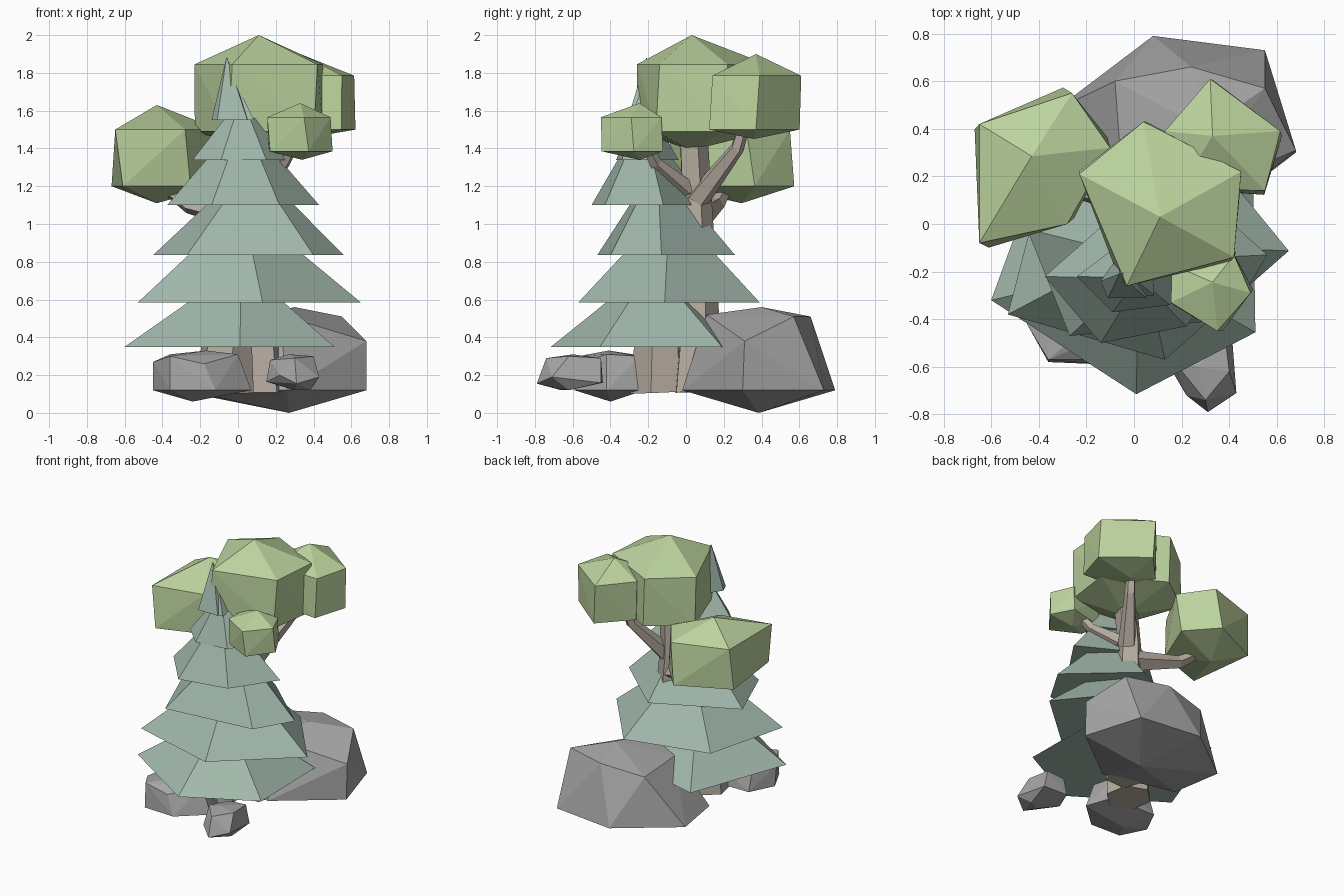
import bpy, bmesh
from math import cos, sin, pi
from mathutils import Vector


def material(name, rgb):
    m = bpy.data.materials.new(name)
    m.diffuse_color = (*rgb, 1)
    return m


LEAF = material("leaf_green", (0.50, 0.65, 0.34))
PINE = material("pine_green", (0.36, 0.48, 0.41))
BARK = material("bark", (0.47, 0.41, 0.35))
STONE = material("stone", (0.38, 0.38, 0.38))


def finish(bm, name, mat):
    bmesh.ops.recalc_face_normals(bm, faces=bm.faces[:])
    me = bpy.data.meshes.new(name)
    bm.to_mesh(me)
    bm.free()
    ob = bpy.data.objects.new(name, me)
    bpy.context.collection.objects.link(ob)
    me.materials.append(mat)


def hull(name, pts, mat):
    bm = bmesh.new()
    for p in pts:
        bm.verts.new(p)
    bmesh.ops.convex_hull(bm, input=bm.verts[:])
    loose = [v for v in bm.verts if not v.link_faces]
    bmesh.ops.delete(bm, geom=loose, context='VERTS')
    finish(bm, name, mat)


def loft(name, rings, mat):
    bm = bmesh.new()
    loops = [[bm.verts.new(p) for p in r] for r in rings]
    n = len(loops[0])
    for a, b in zip(loops, loops[1:]):
        for i in range(n):
            j = (i + 1) % n
            bm.faces.new((a[i], a[j], b[j], b[i]))
    bm.faces.new(loops[0])
    bm.faces.new(loops[-1])
    finish(bm, name, mat)


def limb(name, path, sides=5):
    # tapered low-poly tube; path points are (x, y, z, radius)
    pts = [Vector(p[:3]) for p in path]
    d = (pts[-1] - pts[0]).normalized()
    u = d.cross(Vector((0.3, 1, 0.1))).normalized()
    v = d.cross(u)
    rings = [[c + (u * cos(2 * pi * i / sides) + v * sin(2 * pi * i / sides)) * p[3]
              for i in range(sides)] for c, p in zip(pts, path)]
    loft(name, rings, BARK)


# leaf clumps: five-sided low-poly balls, lower ring shifted and twisted slightly
def clump(name, apex, heights, ring, shift, twist=0.08):
    top, up, low, bottom = heights
    dx, dy = shift
    cx = sum(p[0] for p in ring) / 5
    cy = sum(p[1] for p in ring) / 5
    c, s = cos(twist), sin(twist)
    pts = [(*apex, top), (apex[0] + dx, apex[1] + dy, bottom)]
    for x, y in ring:
        u, v = x - cx, y - cy
        pts += [(x, y, up), (cx + dx + c * u - s * v, cy + dy + s * u + c * v, low)]
    hull(name, pts, LEAF)


clump("leaf_clump_main", (0.11, 0.03), (2.0, 1.845, 1.49, 1.39),
      [(-.23, .21), (.04, .43), (.45, .22), (.42, -.14), (-.03, -.26)], (-.005, -.005), -.05)
clump("leaf_clump_left", (-.43, .285), (1.63, 1.50, 1.20, 1.11),
      [(-.65, .42), (-.26, .55), (-.10, .32), (-.28, 0.0), (-.65, -.08)], (0, .01), .12)
clump("leaf_clump_back", (.33, .37), (1.90, 1.785, 1.50, 1.45),
      [(.32, .61), (.615, .39), (.55, .14), (.19, .15), (.13, .39)], (.005, -.01), -.04)
clump("leaf_clump_front", (.33, -.245), (1.64, 1.565, 1.385, 1.34),
      [(.42, -.13), (.49, -.29), (.35, -.45), (.155, -.33), (.16, -.17)], (.01, 0))

# leafy tree trunk and branches
limb("leafy_trunk", [(.12, .06, .11, .14), (.11, .07, .60, .10),
                     (.08, .05, 1.15, .085), (.10, .03, 1.55, .08)])
limb("branch_back", [(.11, .06, 1.13, .065), (.26, .27, 1.40, .038), (.30, .33, 1.60, .03)])
limb("branch_left", [(.06, .07, 1.03, .075), (-.26, .16, 1.10, .045), (-.40, .22, 1.20, .03)])
limb("branch_front", [(.11, 0.0, 1.18, .06), (.24, -.16, 1.32, .035), (.31, -.23, 1.45, .03)])

# pine trunk
limb("pine_trunk", [(-.07, -.14, .11, .16), (-.06, -.14, .35, .14), (-.05, -.18, 1.0, .06)], 6)

# pine skirts: five-sided frustums (base z, top z, top scale, outline)
SKIRTS = [
    (.35, .61, .40, [(-.60, -.32), (.01, -.715), (.51, -.455), (.50, .19), (-.33, .42)]),
    (.585, .87, .45, [(-.53, -.38), (.13, -.57), (.65, -.113), (.24, .39), (-.37, .24)]),
    (.835, 1.13, .40, [(-.27, -.47), (.40, -.40), (.56, -.13), (.13, .26), (-.45, -.02)]),
    (1.10, 1.36, .44, [(-.375, -.22), (-.14, -.50), (.22, -.43), (.43, -.12), (0, .11)]),
    (1.34, 1.56, .34, [(-.24, -.22), (-.09, -.37), (.15, -.34), (.27, -.17), (0, -.04)]),
    (1.55, 1.88, .02, [(-.14, -.24), (-.11, -.31), (.05, -.31), (.07, -.18), (-.07, -.14)]),
    (1.55, 1.73, .02, [(-.11, -.22), (-.03, -.30), (.085, -.30), (.085, -.16), (-.05, -.15)]),
]
for k, (z0, z1, s, ring) in enumerate(SKIRTS):
    cx = sum(p[0] for p in ring) / 5
    cy = sum(p[1] for p in ring) / 5
    tx, ty = (-.06, -.21) if k == 5 else (cx, cy)
    loft(f"pine_skirt_{k + 1}", [
        [(x, y, z0) for x, y in ring],
        [(tx + (x - cx) * s, ty + (y - cy) * s, z1) for x, y in ring]], PINE)

# boulders
hull("boulder_large", [
    (.27, .385, .0), (.08, .79, .12), (.55, .73, .12), (.68, .30, .12), (-.33, .48, .12),
    (-.27, .11, .12), (.26, -.02, .12), (.68, .31, .38), (.55, .57, .51), (.24, .66, .51),
    (-.08, .60, .47), (.30, .40, .56), (.22, .11, .52), (-.05, .20, .47)], STONE)
hull("boulder_left", [
    (-.24, -.40, .06), (-.45, -.40, .12), (-.36, -.58, .12), (-.12, -.59, .12), (.07, -.42, .12),
    (0, -.22, .12), (-.36, -.22, .12), (-.45, -.42, .27), (-.36, -.57, .30), (-.18, -.57, .26),
    (-.17, -.41, .33), (0, -.42, .31), (-.03, -.25, .30), (-.36, -.28, .31)], STONE)
hull("boulder_small", [
    (.30, -.66, .12), (.38, -.62, .12), (.15, -.60, .165), (.31, -.79, .155), (.43, -.71, .19),
    (.41, -.45, .16), (.22, -.44, .16), (.17, -.58, .28), (.22, -.72, .20), (.27, -.60, .31),
    (.30, -.74, .29), (.40, -.62, .30), (.38, -.45, .29), (.24, -.45, .28)], STONE)
